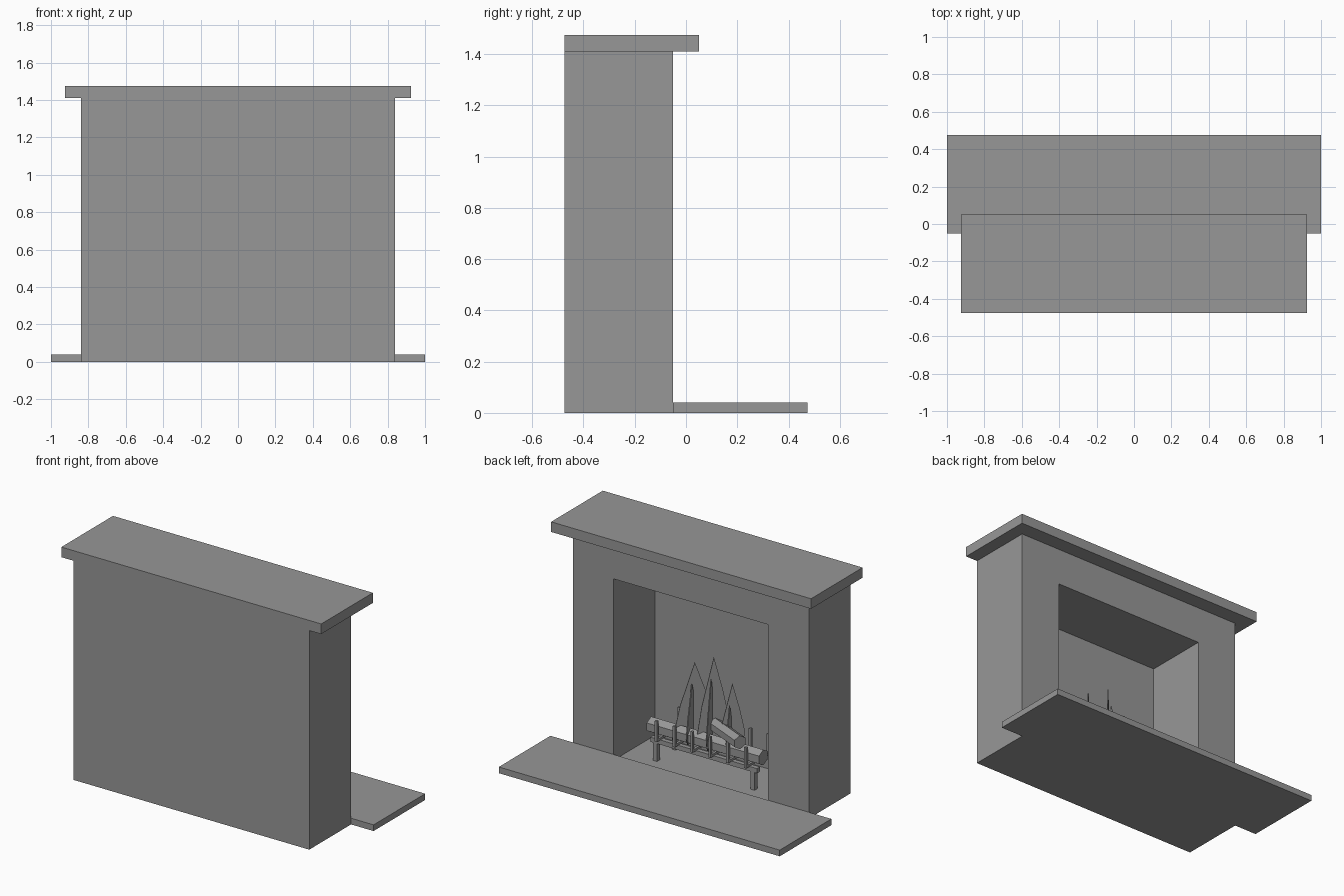
import bpy, bmesh, math
from mathutils import Vector

cube = bpy.data.objects.get("Cube")
if cube:
    bpy.data.objects.remove(cube, do_unlink=True)

GREY = (0.31, 0.31, 0.31, 1.0)
mat = bpy.data.materials.new("mid grey")
mat.use_nodes = True
mat.diffuse_color = GREY
mat.node_tree.nodes["Principled BSDF"].inputs["Base Color"].default_value = GREY


def finish(name, bm):
    """Turn a bmesh into a named, flat shaded object."""
    bmesh.ops.recalc_face_normals(bm, faces=bm.faces)
    me = bpy.data.meshes.new(name)
    bm.to_mesh(me)
    bm.free()
    me.materials.append(mat)
    ob = bpy.data.objects.new(name, me)
    bpy.context.collection.objects.link(ob)
    return ob


def box(name, x0, x1, y0, y1, z0, z1):
    bm = bmesh.new()
    bmesh.ops.create_cube(bm, size=1)
    for v in bm.verts:
        v.co = ((x0 + x1) / 2 + v.co.x * (x1 - x0),
                (y0 + y1) / 2 + v.co.y * (y1 - y0),
                (z0 + z1) / 2 + v.co.z * (z1 - z0))
    return finish(name, bm)


def post(name, x, y, z0, z1, w):
    return box(name, x - w / 2, x + w / 2, y - w / 2, y + w / 2, z0, z1)


def log(name, start, end, radius):
    """Six-sided log between two points."""
    a, b = Vector(start), Vector(end)
    bm = bmesh.new()
    bmesh.ops.create_cone(bm, cap_ends=True, segments=6, radius1=radius,
                          radius2=radius, depth=(b - a).length)
    ob = finish(name, bm)
    ob.location = (a + b) / 2
    ob.rotation_euler = (b - a).to_track_quat('Z', 'Y').to_euler()
    return ob


def flame(name, x, y, z0, z1, width, angle):
    """Thin upright flame blade, pointed at the top."""
    outline = [(-0.36, 0), (0.36, 0), (0.5, 0.12), (0.36, 0.45),
               (0, 1), (-0.27, 0.62), (-0.46, 0.28)]
    bm = bmesh.new()
    face = bm.faces.new([bm.verts.new((u * width, -0.003, z0 + t * (z1 - z0)))
                         for u, t in outline])
    ext = bmesh.ops.extrude_face_region(bm, geom=[face])["geom"]
    bmesh.ops.translate(bm, vec=(0, 0.006, 0),
                        verts=[g for g in ext if isinstance(g, bmesh.types.BMVert)])
    ob = finish(name, bm)
    ob.location = (x, y, 0)
    ob.rotation_euler.z = math.radians(angle)
    return ob


# Chimney breast with the firebox cut out of it
body = box("chimney_breast", -0.84, 0.84, -0.475, -0.05, 0, 1.41)
cutter = box("firebox_cutter", -0.55, 0.55, -0.47, 0.1, 0.003, 1.17)
cutter.hide_render = True
mod = body.modifiers.new("firebox", 'BOOLEAN')
mod.operation = 'DIFFERENCE'
mod.solver = 'EXACT'
mod.object = cutter
bpy.context.view_layer.objects.active = body
bpy.ops.object.modifier_apply(modifier=mod.name)
bpy.data.objects.remove(cutter, do_unlink=True)

# Mantel shelf and hearth slab
box("mantel_shelf", -0.925, 0.925, -0.475, 0.05, 1.41, 1.475)
box("hearth_slab", -1, 1, -0.05, 0.475, 0, 0.04)

# Grate: two rails on legs
for end, y in (("front", -0.155), ("back", -0.385)):
    grow = -0.04 if end == "front" else 0
    box(end + "_rail", -0.38, 0.38, y + grow - 0.015, y + grow + 0.015, 0.118, 0.148)
    for side, x in (("left", 0.347), ("right", -0.347)):
        post(f"{end}_{side}_leg", x, y + grow, 0.003, 0.12, 0.028)

# Grate: bars turned up at both ends
for i in range(6):
    x = -0.3175 + 0.127 * i
    box(f"grate_bar_{i + 1}", x - 0.008, x + 0.008, -0.393, -0.147, 0.146, 0.162)
    for end, y in (("front", -0.155), ("back", -0.385)):
        post(f"{end}_upright_{i + 1}", x, y, 0.16, 0.28, 0.016)

# Logs
log("lower_log", (0.4, -0.215, 0.212), (-0.4, -0.215, 0.212), 0.05)
log("upper_log", (0.07, -0.31, 0.30), (-0.29, -0.135, 0.31), 0.043)

# Flames: a tall blade crossed by a shorter one
for i, (x, y, top, width) in enumerate(((0.13, -0.275, 0.66, 0.24),
                                        (-0.015, -0.262, 0.737, 0.2),
                                        (-0.145, -0.265, 0.6, 0.16))):
    flame(f"flame_{i + 1}", x, y, 0.17, top, width, 45)
    flame(f"cross_flame_{i + 1}", x, y + 0.03, 0.17, top - 0.13, width * 0.8, 105)
